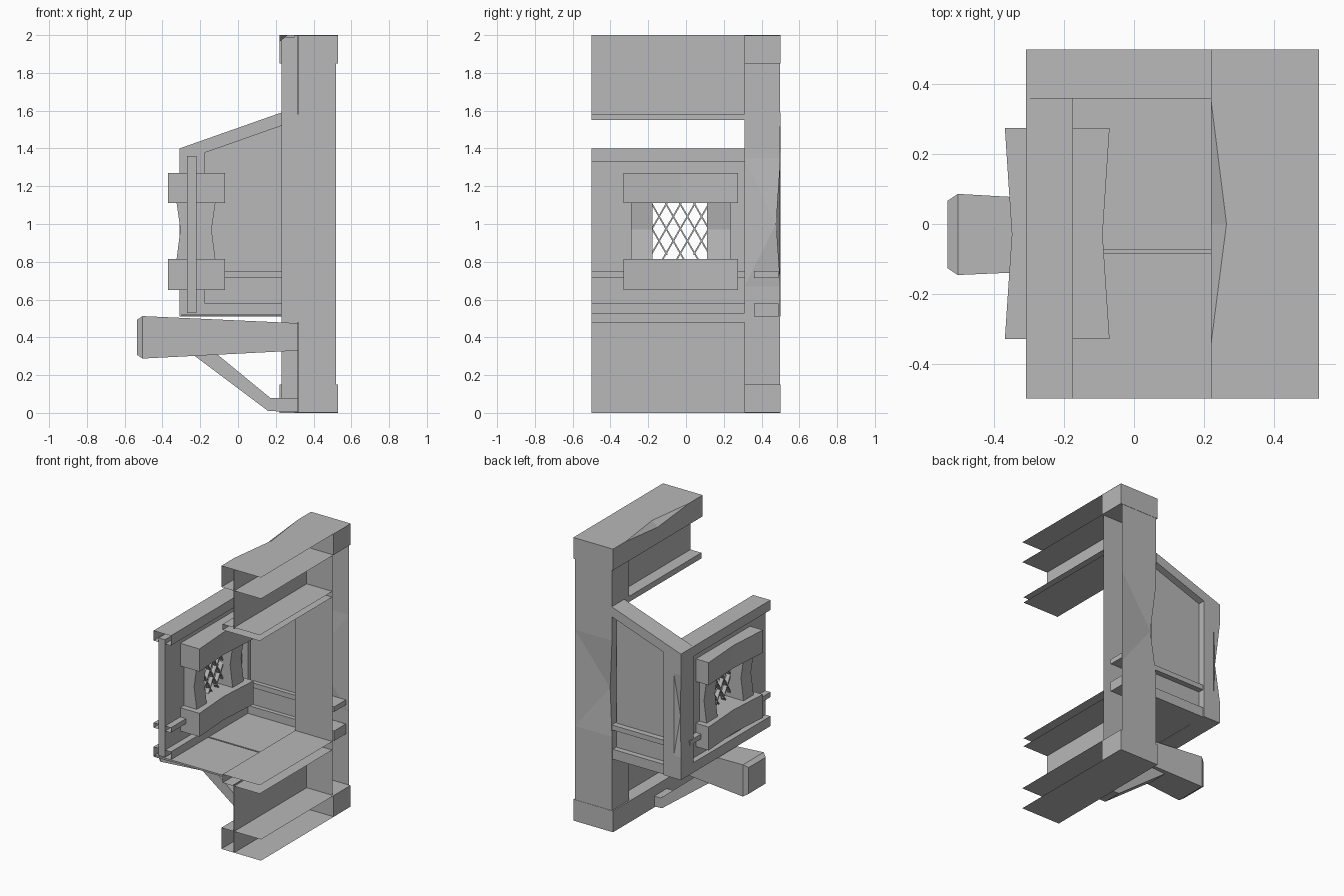
import bpy, bmesh, math
from mathutils import Vector, Matrix

if "Cube" in bpy.data.objects:
    bpy.data.objects.remove(bpy.data.objects["Cube"])

grey = bpy.data.materials.new("plain_grey")
grey.use_nodes = True
colour = (0.48, 0.48, 0.48, 1)
grey.diffuse_color = colour
grey.node_tree.nodes["Principled BSDF"].inputs["Base Color"].default_value = colour

AXES = {"x": Vector((1, 0, 0)), "y": Vector((0, 1, 0)), "z": Vector((0, 0, 1))}


def finish(name, bm):
    mesh = bpy.data.meshes.new(name)
    bm.to_mesh(mesh)
    bm.free()
    mesh.materials.append(grey)
    obj = bpy.data.objects.new(name, mesh)
    bpy.context.collection.objects.link(obj)
    return obj


def box_mesh(x, y, z, omit=()):
    """Box from three ranges, leaving out the sides listed as '+x', '-y' and so on."""
    bm = bmesh.new()
    bmesh.ops.create_cube(bm, size=1)
    for v in bm.verts:
        v.co = Vector([lo + (c + 0.5) * (hi - lo) for c, (lo, hi) in zip(v.co, (x, y, z))])
    bm.normal_update()
    gone = []
    for side in omit:
        way = AXES[side[1]] * (1 if side[0] == "+" else -1)
        gone += [f for f in bm.faces if f.normal.dot(way) > 0.9]
    bmesh.ops.delete(bm, geom=gone, context="FACES")
    return bm


def box(name, x, y, z, omit=()):
    return finish(name, box_mesh(x, y, z, omit))


def cut(bm, axis, pos):
    geom = bm.verts[:] + bm.edges[:] + bm.faces[:]
    bmesh.ops.bisect_plane(bm, geom=geom, plane_co=AXES[axis] * pos, plane_no=AXES[axis])


def dent(bm, point, target):
    """Push the vertex at a point inward to make a chipped edge."""
    for v in bm.verts:
        if (v.co - Vector(point)).length < 0.004:
            v.co = Vector(target)
    bmesh.ops.triangulate(bm, faces=[f for f in bm.faces if len(f.verts) > 3])


def prism(name, outline, y0, y1):
    """Extrude an x-z outline along y."""
    bm = bmesh.new()
    face = bm.faces.new([bm.verts.new((x, y0, z)) for x, z in outline])
    out = bmesh.ops.extrude_face_region(bm, geom=[face])
    verts = [g for g in out["geom"] if isinstance(g, bmesh.types.BMVert)]
    bmesh.ops.translate(bm, verts=verts, vec=(0, y1 - y0, 0))
    bmesh.ops.recalc_face_normals(bm, faces=bm.faces[:])
    return finish(name, bm)


OPEN = ("-y", "+x")
FULL, INNER, SIDE = (-0.5, 0.5), (-0.5, 0.31), (0.36, 0.49)
WALL_X = (-0.31, -0.175)

# Corner post with a worn outer edge
bm = box_mesh((0.23, 0.52), (0.31, 0.498), (0.01, 1.99), ("+x",))
for height in (0.67, 1.0, 1.35):
    cut(bm, "z", height)
dent(bm, (0.23, 0.498, 1.0), (0.26, 0.475, 1.0))
finish("corner_post", bm)

# Top and bottom beams, open at the inner side and the cut end
bm = box_mesh((0.22, 0.53), FULL, (1.85, 2.0), OPEN)
for y in (-0.35, 0, 0.36):
    cut(bm, "y", y)
cut(bm, "z", 1.965)
dent(bm, (0.22, 0, 2.0), (0.265, 0, 2.0))
finish("top_beam", bm)
box("bottom_beam", (0.22, 0.53), FULL, (0, 0.15), OPEN)
for name, z in (("top_beam_cap", (1.85, 1.999)), ("bottom_beam_cap", (0.001, 0.15))):
    box(name, (0.3, 0.53), (0.31, 0.499), z, ("-x",))

# Lintel, sill and the recessed wall above and below the bay
box("lintel", (0.23, 0.52), INNER, (1.55, 1.59), OPEN)
box("sill", (0.23, 0.52), INNER, (0.47, 0.53), OPEN)
box("upper_wall", (0.315, 0.32), INNER, (1.58, 2.0))
box("lower_wall", (0.315, 0.32), INNER, (0, 0.48))

# Bay corner post with a worn edge
bm = box_mesh(WALL_X, (0.36, 0.5), (0.51, 1.385))
cut(bm, "x", -0.255)
for height in (0.67, 0.95, 1.25):
    cut(bm, "z", height)
dent(bm, (-0.31, 0.5, 0.95), (-0.29, 0.475, 0.95))
finish("bay_corner_post", bm)

# Bay rails along the side and the front
for name, z in (("bottom_rail", (0.51, 0.58)), ("middle_rail", (0.715, 0.75))):
    box("side_" + name, (-0.3, 0.5), SIDE, z)
    box("front_" + name, WALL_X, (-0.5, 0.4), z, ("-y",))
box("front_top_rail", WALL_X, (-0.5, 0.4), (1.33, 1.4), ("-y",))
prism("side_sloped_rail", [(-0.31, 1.4), (0.23, 1.59), (0.23, 1.52), (-0.31, 1.33)], 0.36, 0.5)

# Side panel
prism("side_panel", [(-0.25, 0.53), (0.23, 0.53), (0.23, 1.55), (-0.25, 1.39)], 0.39, 0.45)

# Front panel around the window hole
hole_y, hole_z = (-0.18, 0.15), (0.76, 1.155)
panel_x = (-0.27, -0.22)
box("front_panel_right", panel_x, (-0.5, hole_y[0]), (0.53, 1.36))
box("front_panel_left", panel_x, (hole_y[1], 0.4), (0.53, 1.36))
box("front_panel_bottom", panel_x, hole_y, (0.53, hole_z[0]))
box("front_panel_top", panel_x, hole_y, (hole_z[1], 1.36))

# Floor of two boards with a narrow gap
for name, y in (("floor_board_right", (-0.5, -0.085)), ("floor_board_left", (-0.075, 0.49))):
    box(name, (-0.3, 0.23), y, (0.512, 0.524))


def pinched(name, x, y, z, axis, pos, sides):
    """Block whose -x and +x faces bow inward at a cut."""
    bm = box_mesh(x, y, z)
    cut(bm, axis, pos)
    index = "xyz".index(axis)
    for v in bm.verts:
        if abs(v.co[index] - pos) < 0.001:
            v.co.x += sides if v.co.x < sum(x) / 2 else -sides
    finish(name, bm)


# Window head, ledge and jambs
for name, z in (("window_head", (1.11, 1.27)), ("window_ledge", (0.65, 0.815))):
    pinched(name, (-0.37, -0.07), (-0.33, 0.275), z, "y", -0.03, 0.02)
for name, y in (("window_jamb_right", (-0.29, -0.178)), ("window_jamb_left", (0.112, 0.235))):
    pinched(name, (-0.325, -0.12), y, (0.815, 1.11), "z", 0.97, 0.02)

# Diagonal window lattice
bm = bmesh.new()
for lean in (-1, 1):
    for i in range(-2, 3):
        place = (Matrix.Translation((-0.21, -0.03 + i * 0.075, 0.975))
                 @ Matrix.Rotation(lean * math.radians(30), 4, "X")
                 @ Matrix.Diagonal((0.03, 0.008, 0.44 - abs(i) * 0.06, 1)))
        bmesh.ops.create_cube(bm, size=1, matrix=place)
finish("window_lattice", bm)

# Tapered support beam with a blunted end
bm = box_mesh((-0.535, 0.32), (-0.11, 0.04), (0.33, 0.475))
cut(bm, "x", -0.505)
for v in bm.verts:
    if v.co.x < 0.3:
        grow = 1.55 if v.co.x > -0.52 else 1.28
        v.co.y = -0.03 + (v.co.y + 0.035) * grow
        v.co.z = 0.4 + (v.co.z - 0.4025) * grow
finish("support_beam", bm)

# Diagonal brace with a foot
prism("support_brace", [(-0.24, 0.31), (-0.11, 0.31), (0.17, 0.08), (0.32, 0.08),
                        (0.32, 0.005), (0.16, 0.01)], -0.1, 0.04)
